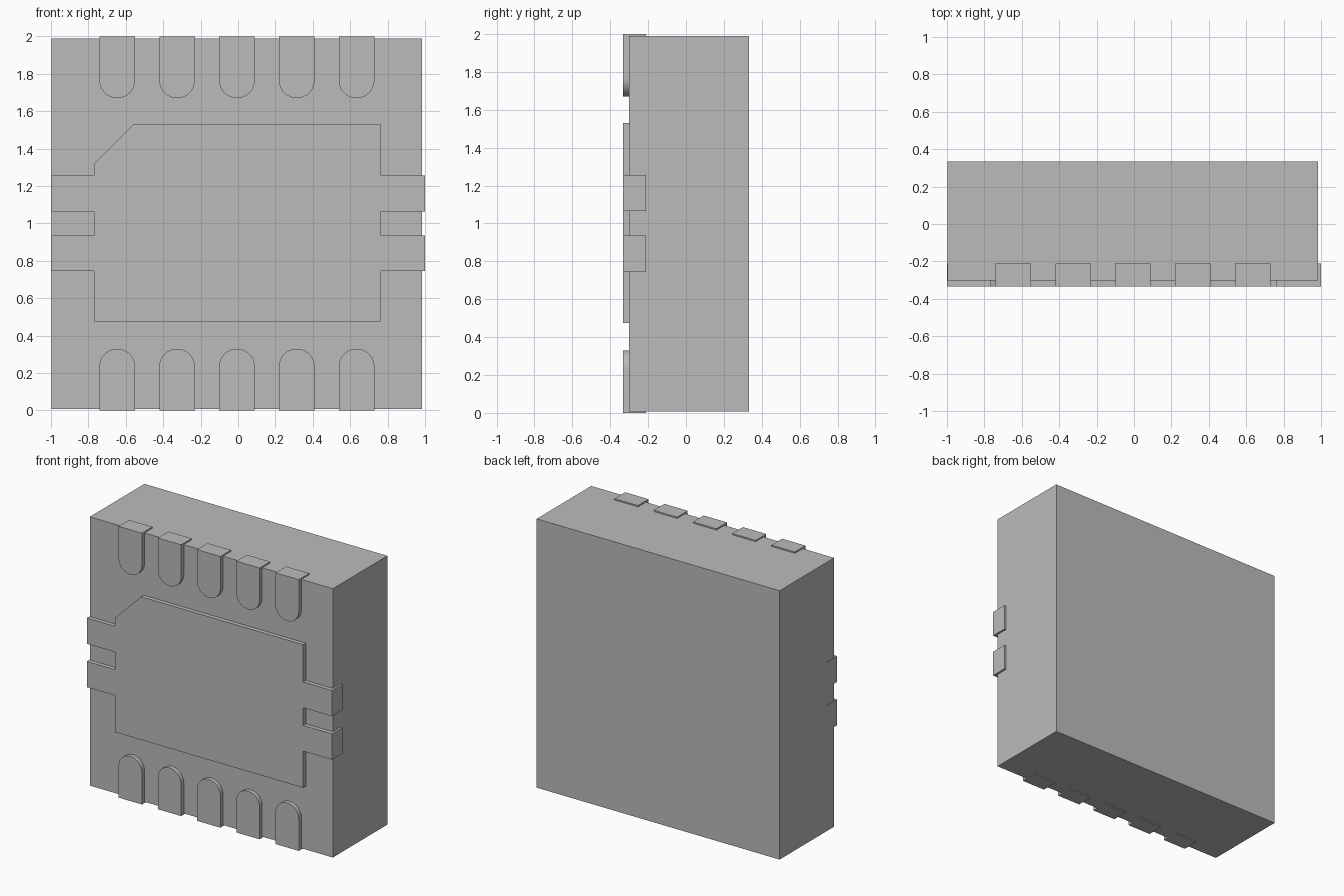
import bpy, bmesh, math

cube = bpy.data.objects.get("Cube")
if cube:
    bpy.data.objects.remove(cube, do_unlink=True)

# One plain grey for the whole part
grey = bpy.data.materials.new("light_grey")
grey.use_nodes = True
COLOUR = (0.5, 0.5, 0.5, 1)
grey.diffuse_color = COLOUR
grey.node_tree.nodes["Principled BSDF"].inputs["Base Color"].default_value = COLOUR

# Body limits, pad face and how far the leads wrap round the sides
LEFT, RIGHT, LOW, HIGH = -0.997, 0.985, 0.008, 1.99
FRONT, BACK, PAD, WRAP = -0.302, 0.333, -0.333, -0.21
MID = (LEFT + RIGHT) / 2


def prism(name, outline, y0, y1):
    """Extrude an (x, z) outline from y0 to y1."""
    bm = bmesh.new()
    face = bm.faces.new([bm.verts.new((x, y0, z)) for x, z in outline])
    ext = bmesh.ops.extrude_face_region(bm, geom=[face])
    moved = [v for v in ext["geom"] if isinstance(v, bmesh.types.BMVert)]
    bmesh.ops.translate(bm, verts=moved, vec=(0, y1 - y0, 0))
    bmesh.ops.recalc_face_normals(bm, faces=bm.faces)
    mesh = bpy.data.meshes.new(name)
    bm.to_mesh(mesh)
    bm.free()
    mesh.materials.append(grey)
    obj = bpy.data.objects.new(name, mesh)
    bpy.context.collection.objects.link(obj)
    return obj


def box(name, x0, x1, z0, z1, y0, y1):
    return prism(name, [(x0, z0), (x1, z0), (x1, z1), (x0, z1)], y0, y1)


box("body", LEFT, RIGHT, LOW, HIGH, FRONT, BACK)

# Round-ended contact pads along the top and bottom edges
HALF, TIP, ARC = 0.095, 0.33, 24
for edge, outer, inner, sign in (("bottom", 0, LOW, 1), ("top", 2, HIGH, -1)):
    for i in range(5):
        cx = MID + (i - 2) * 0.32
        outline = [(cx - HALF, outer), (cx + HALF, outer)]
        for k in range(ARC + 1):
            a = math.pi * k / ARC
            z = TIP - HALF + HALF * math.sin(a)
            outline.append((cx + HALF * math.cos(a), outer + sign * z))
        pad = prism(f"{edge}_pad_{i + 1}", outline, PAD, FRONT)
        bpy.context.view_layer.objects.active = pad
        pad.select_set(True)
        bpy.ops.object.shade_smooth_by_angle(angle=math.radians(30))
        pad.select_set(False)
        box(f"{edge}_lead_{i + 1}", cx - HALF, cx + HALF,
            min(outer, inner), max(outer, inner), FRONT, WRAP)

# Central pad with one chamfered corner and two tie bars on each side
TABS = ((0.745, 0.935), (1.065, 1.255))
X0, X1, Z0, Z1, CUT = -0.77, 0.765, 0.475, 1.53, 0.212
outline = [(X0, Z0), (X1, Z0)]
for z0, z1 in TABS:
    outline += [(X1, z0), (1, z0), (1, z1), (X1, z1)]
outline += [(X1, Z1), (X0 + CUT, Z1), (X0, Z1 - CUT)]
for z0, z1 in reversed(TABS):
    outline += [(X0, z1), (-1, z1), (-1, z0), (X0, z0)]
prism("centre_pad", outline, PAD, FRONT)

# Ends of the tie bars folded along the sides
for i, (z0, z1) in enumerate(TABS):
    box(f"left_tie_end_{i + 1}", RIGHT, 1, z0, z1, FRONT, WRAP)
    box(f"right_tie_end_{i + 1}", -1, LEFT, z0, z1, FRONT, WRAP)
